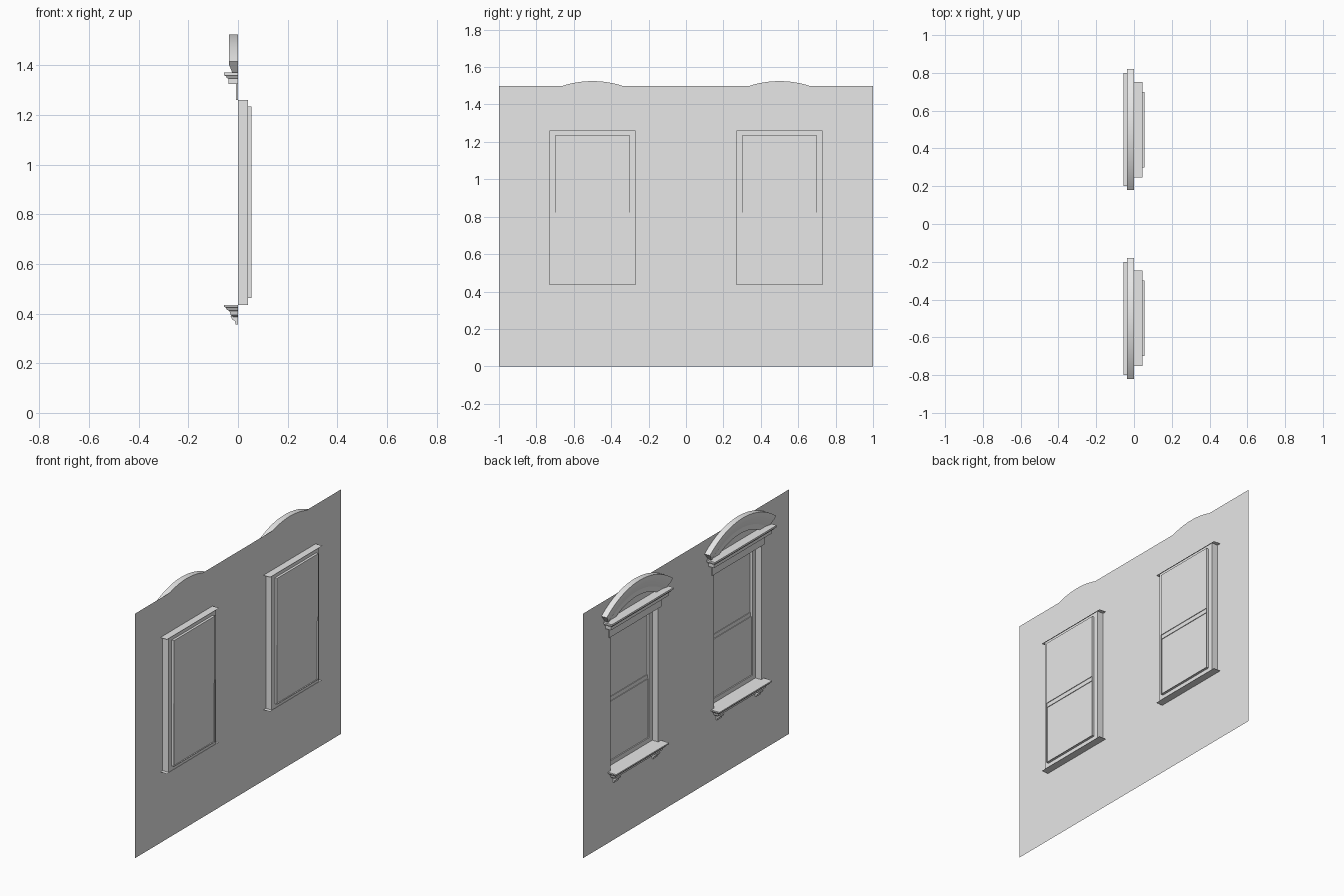
import bpy, bmesh, math
from mathutils import Vector

cube = bpy.data.objects.get("Cube")
if cube:
    bpy.data.objects.remove(cube, do_unlink=True)

grey = bpy.data.materials.new("plaster_grey")
grey.use_nodes = True
grey.diffuse_color = (0.8, 0.8, 0.8, 1)
grey.node_tree.nodes["Principled BSDF"].inputs["Base Color"].default_value = (0.8, 0.8, 0.8, 1)

CENTRES = {"right": -0.5, "left": 0.5}
HALF, SILL_Z, HEAD_Z, WALL_TOP = 0.23, 0.435, 1.26, 1.5


def finish(bm, name, smooth=False):
    """Turn a bmesh into a named object with the shared material."""
    mesh = bpy.data.meshes.new(name)
    bm.to_mesh(mesh)
    bm.free()
    mesh.materials.append(grey)
    obj = bpy.data.objects.new(name, mesh)
    bpy.context.collection.objects.link(obj)
    if smooth:
        bpy.ops.object.select_all(action="DESELECT")
        obj.select_set(True)
        bpy.context.view_layer.objects.active = obj
        bpy.ops.object.shade_smooth_by_angle(angle=math.radians(20))
    return obj


def face(bm, points):
    return bm.faces.new([bm.verts.new(p) for p in points])


def bridge(bm, rings, closed=True):
    """Join successive rings of points with quads."""
    rows = [[bm.verts.new(p) for p in ring] for ring in rings]
    n = len(rows[0])
    for a, b in zip(rows, rows[1:]):
        for i in range(n if closed else n - 1):
            j = (i + 1) % n
            bm.faces.new((a[i], a[j], b[j], b[i]))
    return rows


def rect(x, yc, half, z0, z1):
    return [(x, yc - half, z0), (x, yc - half, z1), (x, yc + half, z1), (x, yc + half, z0)]


def moulding(name, yc, half, profile, mitre=1.0):
    """Projecting moulding with returns; profile is (depth, z) from the bottom up."""
    bm = bmesh.new()
    rings = []
    for d, z in profile:
        h = half + d * mitre
        rings.append([(0, yc - h, z), (-d, yc - h, z), (-d, yc + h, z), (0, yc + h, z)])
    rows = bridge(bm, rings)
    bm.faces.new(rows[0])
    bm.faces.new(rows[-1])
    bmesh.ops.recalc_face_normals(bm, faces=bm.faces)
    return finish(bm, name)


def bracket(name, yc, half, profile):
    """Small scroll bracket, a side profile extruded across y."""
    bm = bmesh.new()
    rows = bridge(bm, [[(-d, yc + s * half, z) for d, z in profile] for s in (-1, 1)])
    for row in rows:
        bm.faces.new(row)
    bmesh.ops.recalc_face_normals(bm, faces=bm.faces)
    return finish(bm, name)


def arch(name, yc, radius, half, top, base):
    """Segmental hood band swept along an arc and cut flat at its base."""
    bm = bmesh.new()
    section = [(0, 0), (0.036, 0), (0.036, 0.018), (0.03, 0.035),
               (0.024, 0.055), (0.014, 0.075), (0.014, 0.105), (0, 0.105)]
    span, steps = math.asin(half / radius), 20
    rings = []
    for i in range(steps + 1):
        a = span * (2 * i / steps - 1)
        rings.append([(-d, yc + (radius - r) * math.sin(a),
                       top - radius + (radius - r) * math.cos(a)) for d, r in section])
    rows = bridge(bm, rings)
    bm.faces.new(rows[0])
    bm.faces.new(rows[-1])
    bmesh.ops.recalc_face_normals(bm, faces=bm.faces)
    bmesh.ops.bisect_plane(bm, geom=bm.verts[:] + bm.edges[:] + bm.faces[:], dist=1e-5,
                           plane_co=Vector((0, 0, base)), plane_no=Vector((0, 0, 1)),
                           clear_inner=True)
    return finish(bm, name, smooth=True)


# Wall sheet with two window openings
bm = bmesh.new()
ys = [-1] + [c + s * HALF for c in CENTRES.values() for s in (-1, 1)] + [1]
zs = [0, SILL_Z, HEAD_Z, WALL_TOP]
for i in range(len(ys) - 1):
    for j in range(len(zs) - 1):
        if not (i in (1, 3) and j == 1):
            y0, y1, z0, z1 = ys[i], ys[i + 1], zs[j], zs[j + 1]
            face(bm, [(0, y0, z0), (0, y0, z1), (0, y1, z1), (0, y1, z0)])
bmesh.ops.remove_doubles(bm, verts=bm.verts, dist=1e-4)
finish(bm, "wall")

for side, c in CENTRES.items():
    # Recessed jambs, frame face and sash reveal
    inner, z0, z1, mid = 0.2, 0.463, 1.235, 0.847
    bm = bmesh.new()
    bridge(bm, [rect(0, c, HALF, SILL_Z, HEAD_Z), rect(0.04, c, HALF, SILL_Z, HEAD_Z),
                rect(0.04, c, inner, z0, z1), rect(0.055, c, inner, z0, z1)])
    finish(bm, side + "_window_frame")

    # Stepped upper sash, meeting rail and lower sash
    bm = bmesh.new()
    steps = [(0.055, z1), (0.055, mid), (0.051, mid), (0.051, mid - 0.025),
             (0.047, mid - 0.025), (0.047, z0)]
    bridge(bm, [[(x, c + s * inner, z) for x, z in steps] for s in (-1, 1)], closed=False)
    finish(bm, side + "_window_sash")

    # Thin ledges over and under the recessed box
    for label, z in (("head", HEAD_Z), ("sill", SILL_Z)):
        bm = bmesh.new()
        face(bm, [(0, c - 0.253, z), (0.045, c - 0.253, z),
                  (0.045, c + 0.253, z), (0, c + 0.253, z)])
        finish(bm, side + "_" + label + "_ledge")

    # Projecting sill and its brackets
    moulding(side + "_sill", c, 0.2, [(0.02, 0.387), (0.03, 0.395), (0.034, 0.41),
             (0.044, 0.415), (0.05, 0.425), (0.056, 0.427), (0.056, SILL_Z)])
    for label, s in (("outer", 1), ("inner", -1)):
        bracket(side + "_" + label + "_bracket", c + s * math.copysign(0.19, c), 0.02,
                [(0, 0.39), (0.03, 0.39), (0.022, 0.375), (0.012, 0.37), (0.01, 0.357), (0, 0.355)])

    # Architrave, cornice and arched hood
    moulding(side + "_architrave", c, 0.245, [(0.008, HEAD_Z), (0.008, 1.325)])
    moulding(side + "_cornice", c, 0.243, [(0.038, 1.325), (0.038, 1.347), (0.046, 1.349),
             (0.048, 1.357), (0.056, 1.36), (0.056, 1.371)])
    arch(side + "_hood_arch", c, 0.525, 0.32, 1.525, 1.371)
